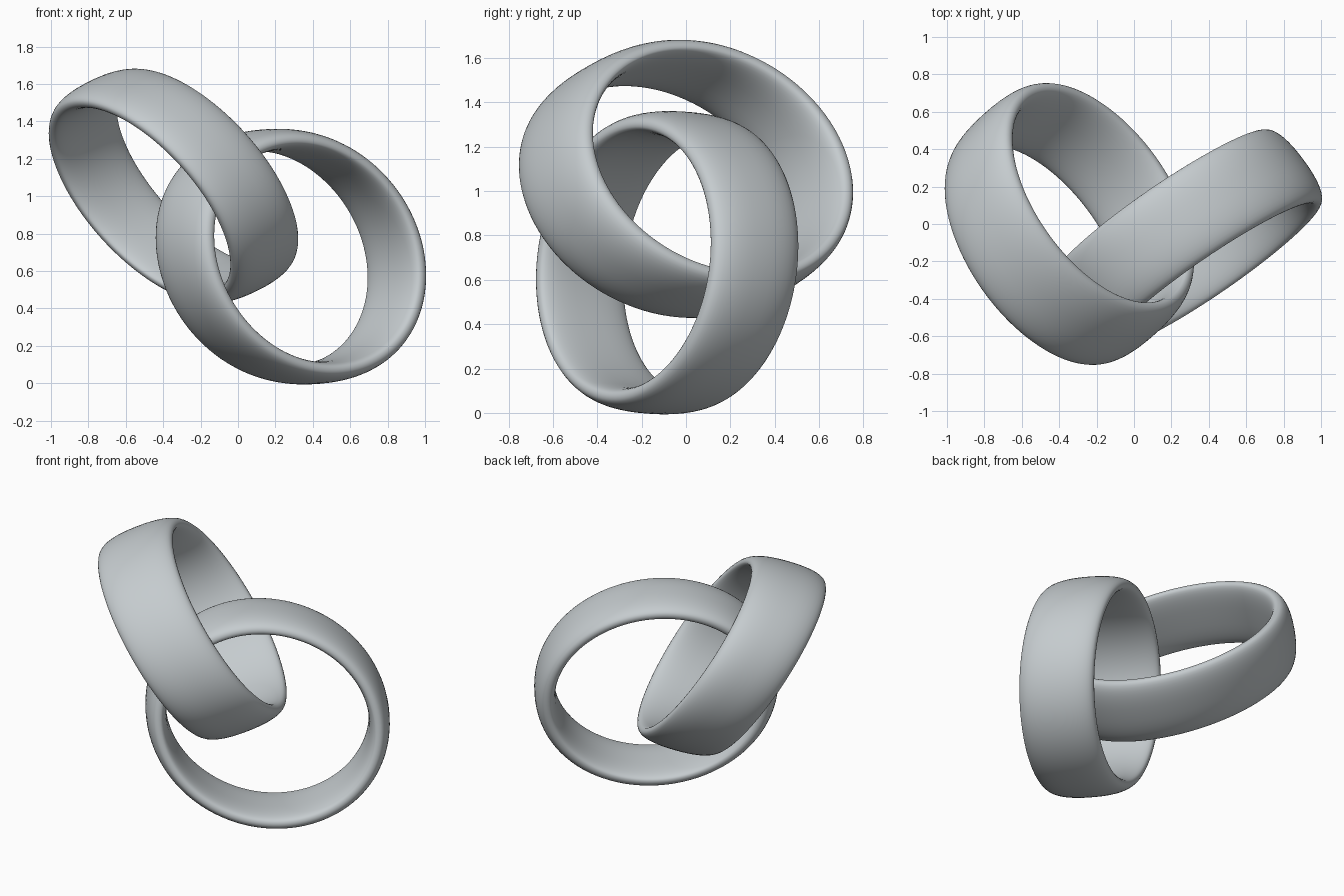
import bpy, bmesh, math
from mathutils import Vector

if "Cube" in bpy.data.objects:
    bpy.data.objects.remove(bpy.data.objects["Cube"])

metal = bpy.data.materials.new("silver_grey")
metal.diffuse_color = (0.56, 0.60, 0.62, 1)
metal.use_nodes = True
metal.node_tree.nodes["Principled BSDF"].inputs["Base Color"].default_value = metal.diffuse_color

SEGMENTS, PROFILE = 128, 40


def band_profile():
    """Domed outside, flatter inside, as (radius factor, axis factor)."""
    points = []
    for i in range(PROFILE):
        a = 2 * math.pi * i / PROFILE
        c, s = math.cos(a), math.sin(a)
        depth, power = (0.11, 2 / 2.3) if c > 0 else (0.08, 2 / 2.8)
        points.append((1 + depth * math.copysign(abs(c) ** power, c),
                       math.copysign(abs(s) ** power, s)))
    return points


def make_ring(name, centre, radius_a, radius_b, half_width):
    """Oval band from two conjugate radii and the half-width vector."""
    p, q, m = Vector(radius_a), Vector(radius_b), Vector(half_width)
    bm = bmesh.new()
    loops = []
    for k in range(SEGMENTS):
        a = 2 * math.pi * k / SEGMENTS
        out = p * math.cos(a) + q * math.sin(a)
        loops.append([bm.verts.new(out * r + m * t) for r, t in band_profile()])
    for k in range(SEGMENTS):
        here, after = loops[k], loops[(k + 1) % SEGMENTS]
        for i in range(PROFILE):
            j = (i + 1) % PROFILE
            bm.faces.new((here[i], after[i], after[j], here[j]))
    bmesh.ops.recalc_face_normals(bm, faces=bm.faces)
    for f in bm.faces:
        f.smooth = True
    mesh = bpy.data.meshes.new(name)
    bm.to_mesh(mesh)
    bm.free()
    mesh.materials.append(metal)
    ring = bpy.data.objects.new(name, mesh)
    ring.location = centre
    bpy.context.collection.objects.link(ring)


# Two interlocked bands
make_ring("upper_ring", (-0.345, 0, 1.055),
          (0.485, -0.32, -0.35), (0, 0.49, -0.385), (0.17, 0.15, 0.085))
make_ring("lower_ring", (0.283, -0.085, 0.677),
          (0.565, 0.375, -0.106), (0, 0.12, 0.605), (0.14, -0.19, 0.012))
